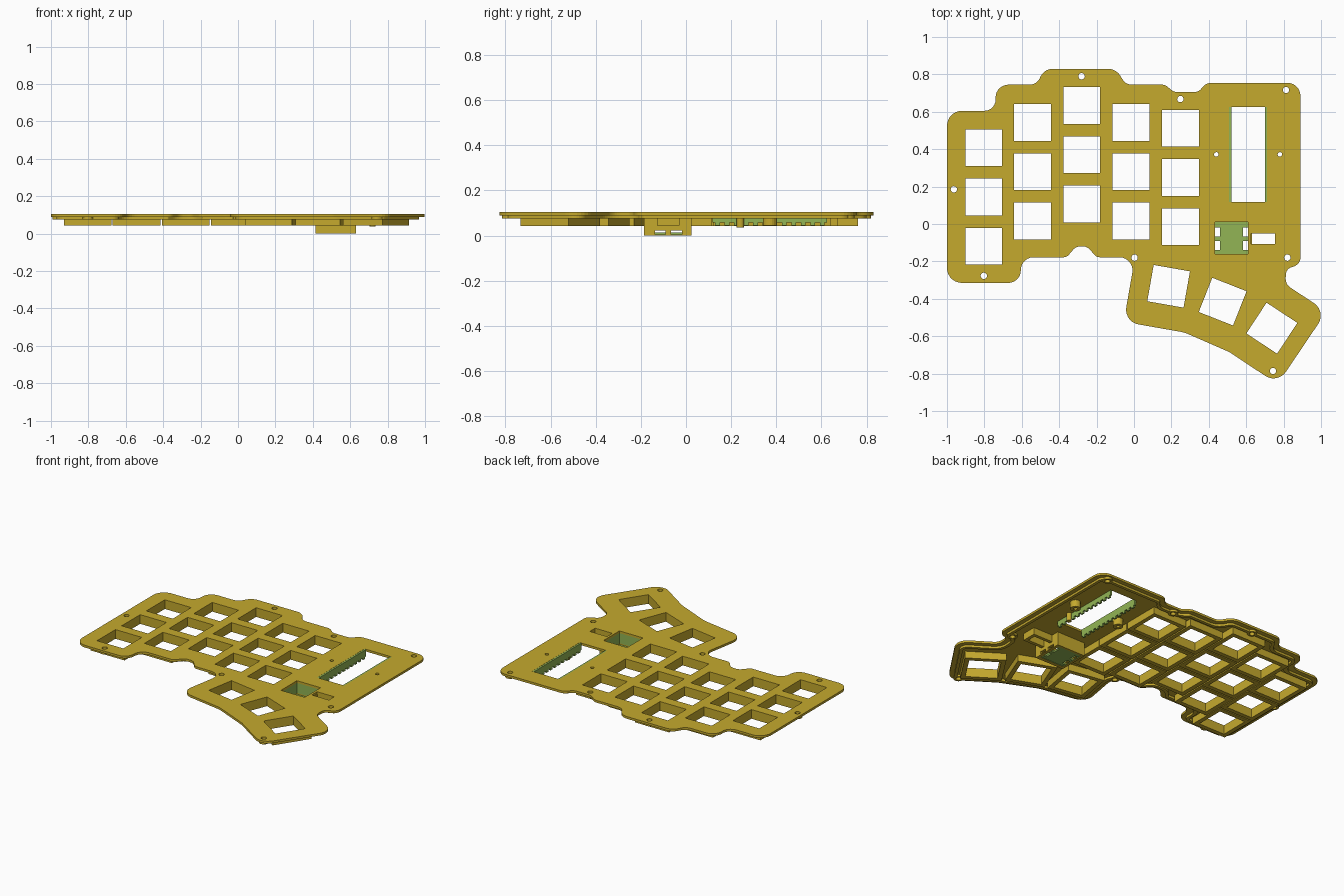
import bpy, bmesh, math
from mathutils import Vector, Matrix

if "Cube" in bpy.data.objects:
    bpy.data.objects.remove(bpy.data.objects["Cube"])

def material(name, rgb):
    m = bpy.data.materials.new(name)
    m.diffuse_color = (*rgb, 1)
    m.use_nodes = True
    m.node_tree.nodes["Principled BSDF"].inputs["Base Color"].default_value = m.diffuse_color
    return m

GOLD = material("gold", (0.56, 0.40, 0.027))
GREEN = material("green", (0.29, 0.46, 0.09))

# ---- 2D loop helpers ----
def rect(x0, x1, y0, y1):
    return [(x0, y0), (x1, y0), (x1, y1), (x0, y1)]

def square(x, y, size, deg=0):
    rot = Matrix.Rotation(math.radians(deg), 2)
    h = size / 2
    return [tuple(Vector((x, y)) + rot @ Vector(p)) for p in rect(-h, h, -h, h)]

def circle(x, y, r, n=20):
    return [(x + r * math.cos(2 * math.pi * i / n), y + r * math.sin(2 * math.pi * i / n)) for i in range(n)]

def inset_rounded(corners, d, steps=7):
    """Move a clockwise outline inwards by d, then round every corner."""
    n = len(corners)
    pts = [Vector(c[:2]) for c in corners]
    moved, radii = [], []
    for i in range(n):
        a = (pts[i] - pts[i - 1]).normalized()
        b = (pts[(i + 1) % n] - pts[i]).normalized()
        na, nb = Vector((a.y, -a.x)), Vector((b.y, -b.x))
        moved.append(pts[i] + (na + nb) * d / (1 + na.dot(nb)))
        convex = a.x * b.y - a.y * b.x < 0
        radii.append(max(0.01, corners[i][2] + (-d if convex else d)))
    out = []
    for i in range(n):
        p, va, vb = moved[i], moved[i - 1] - moved[i], moved[(i + 1) % n] - moved[i]
        half = va.angle(vb) / 2
        t = min(radii[i] / math.tan(half), 0.49 * va.length, 0.49 * vb.length)
        r = t * math.tan(half)
        centre = p + (va.normalized() + vb.normalized()).normalized() * (r / math.sin(half))
        s = p + va.normalized() * t - centre
        sweep = s.angle_signed(p + vb.normalized() * t - centre)
        for k in range(steps + 1):
            out.append(tuple(centre + Matrix.Rotation(-sweep * k / steps, 2) @ s))
    return out

def slab(name, groups, z0, z1, mat):
    """Extrude groups of loops; the first loop of each is outer, the rest are holes."""
    bm = bmesh.new()
    for loops in groups:
        edges = []
        for loop in loops:
            vs = [bm.verts.new((x, y, z0)) for x, y in loop]
            edges += [bm.edges.new((vs[i - 1], vs[i])) for i in range(len(vs))]
        bmesh.ops.triangle_fill(bm, edges=edges, use_dissolve=False, normal=(0, 0, 1))
    ext = bmesh.ops.extrude_face_region(bm, geom=bm.faces[:])
    top = [g for g in ext["geom"] if isinstance(g, bmesh.types.BMVert)]
    bmesh.ops.translate(bm, verts=top, vec=(0, 0, z1 - z0))
    bmesh.ops.recalc_face_normals(bm, faces=bm.faces[:])
    me = bpy.data.meshes.new(name)
    bm.to_mesh(me)
    bm.free()
    me.materials.append(mat)
    ob = bpy.data.objects.new(name, me)
    bpy.context.collection.objects.link(ob)
    return ob

# ---- layout ----
OUTLINE = [(-1, .605, .08), (-.74, .605, .06), (-.74, .745, .08), (-.52, .745, .06), (-.48, .83, .08),
           (-.095, .83, .08), (-.045, .745, .06), (.165, .745, .05), (.215, .705, .05),
           (.345, .705, .05), (.385, .755, .06), (.89, .755, .07), (.89, -.215, .05),
           (.815, -.24, .04), (.808, -.322, .06), (1.03, -.467, .08), (.768, -.856, .08),
           (.51, -.685, .1), (.27, -.58, .2), (-.055, -.523, .08), (.0055, -.178, .07),
           (-.2, -.178, .04), (-.25, -.12, .05), (-.31, -.12, .05), (-.36, -.178, .04),
           (-.605, -.178, .07), (-.605, -.315, .07), (-1, -.315, .08)]
COLUMNS = [(-.803, .408), (-.543, .543), (-.279, .634), (-.016, .543), (.248, .512)]
KEYS = [(x, y - .2635 * r, 0) for x, y in COLUMNS for r in range(3)]
KEYS += [(.185, -.333, -10), (.474, -.415, -21.5), (.737, -.557, -33.3)]
SCREWS = [(-.28, .79), (.248, .668), (.813, .716), (-.963, .185), (-.803, -.277),
          (.003, -.18), (.82, -.18), (.743, -.786)]
STANDOFFS = [(.44, .372), (.78, .372)]
KEY = .197
SLOT = (.508, .712, .118, .625)
WELL = (.433, .61, -.16, .01)
PORT = (.626, .754, -.107, -.05)

# top plate with all openings
openings = [square(x, y, KEY, a) for x, y, a in KEYS]
openings += [circle(x, y, .017) for x, y in SCREWS] + [circle(x, y, .012) for x, y in STANDOFFS]
openings += [rect(*SLOT), rect(*WELL), rect(*PORT)]
slab("top_plate", [[inset_rounded(OUTLINE, 0)] + openings], .09, .105, GOLD)

# stepped rim under the plate, cleared around the screws
rim = slab("under_rim", [[inset_rounded(OUTLINE, .03), inset_rounded(OUTLINE, .05)]], .075, .0902, GOLD)
cutter = slab("screw_cutter", [[circle(x, y, .02)] for x, y in SCREWS], .05, .12, GOLD)
cutter.hide_render = True
cutter.hide_set(True)
cut = rim.modifiers.new("screw_clearance", "BOOLEAN")
cut.object = cutter
cut.solver = "EXACT"
slab("screw_bosses", [[circle(x, y, .03), circle(x, y, .017)] for x, y in SCREWS], .075, .0902, GOLD)
slab("standoffs", [[circle(x, y, .032), circle(x, y, .012)] for x, y in STANDOFFS], .044, .0902, GOLD)

# downward frames around the key openings
slab("key_frames", [[square(x, y, KEY + .058, a), square(x, y, KEY, a)] for x, y, a in KEYS],
     .043, .0902, GOLD)

# frame around the small port
px0, px1, py0, py1 = PORT
slab("port_frame", [[rect(px0 - .01, px1 + .022, py0 - .022, py1 + .022), rect(*PORT)]], .044, .0902, GOLD)

# green walls with teeth along the long slot
sx0, sx1, sy0, sy1 = SLOT
strips = [(sx0, sx0 + .012), (sx1 - .012, sx1)]
slab("slot_walls", [[rect(a, b, sy0, sy1)] for a, b in strips], .058, .104, GREEN)
pitch = (sy1 - sy0) / 12
slab("slot_teeth", [[rect(a, b, sy0 + pitch * (i + .25), sy0 + pitch * (i + .75))]
                    for a, b in strips for i in range(12)], .045, .058, GREEN)
slab("slot_peg", [[circle(.72, .24, .016)]], .037, .0902, GOLD)

# sensor well: outer box with green inside faces and side windows
wx0, wx1, wy0, wy1 = WELL
outer = rect(.415, .63, -.185, .025)
windows = [(-.138, -.09), (-.066, -.018)]
def well_ring(name, z0, z1):
    ob = slab(name, [[outer, rect(*WELL)]], z0, z1, GOLD)
    ob.data.materials.append(GREEN)
    for f in ob.data.polygons:
        c = f.center
        if abs(f.normal.z) < .5 and wx0 - .002 < c.x < wx1 + .002 and wy0 - .002 < c.y < wy1 + .002:
            f.material_index = 1
well_ring("well_walls", .022, .0902)
well_ring("well_foot", 0, .006)
bands = [(-.185, windows[0][0]), (windows[0][1], windows[1][0]), (windows[1][1], .025)]
slab("well_posts", [[rect(a, b, y0, y1)] for a, b in ((.415, wx0), (wx1, .63)) for y0, y1 in bands]
     + [[rect(wx0, wx1, -.185, wy0)], [rect(wx0, wx1, wy1, .025)]], .006, .022, GOLD)

# well floor notched at the windows
n = .026
left = [(wx0, wy0)]
for a, b in windows:
    left += [(wx0, a), (wx0 + n, a), (wx0 + n, b), (wx0, b)]
left.append((wx0, wy1))
right = [(wx0 + wx1 - x, y) for x, y in reversed(left)]
slab("well_floor", [[left + right][0:1]], .003, .014, GREEN)
